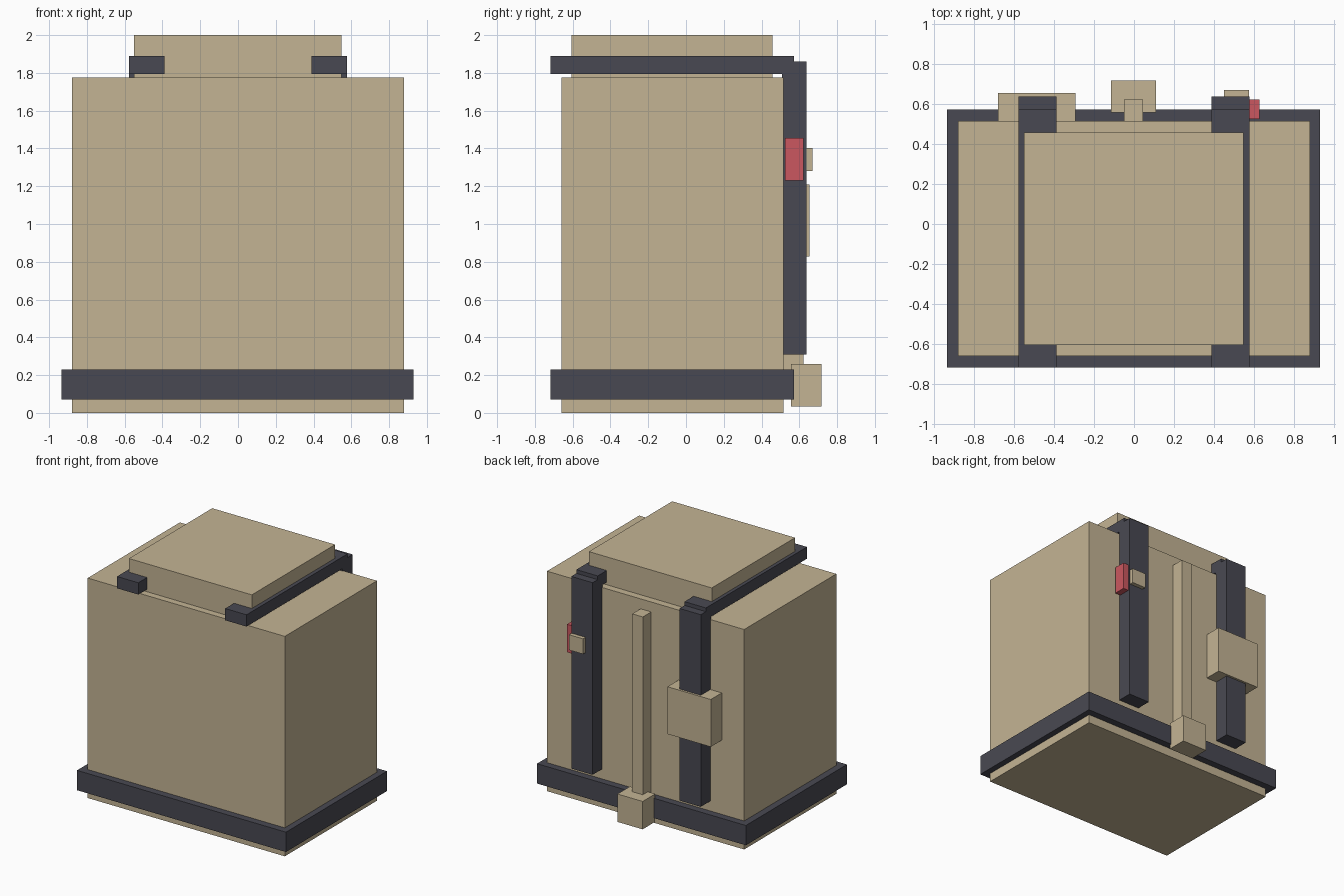
import bpy
import bmesh
from mathutils import Vector

cube = bpy.data.objects.get("Cube")
if cube:
    bpy.data.objects.remove(cube, do_unlink=True)


def make_material(name, rgb):
    mat = bpy.data.materials.new(name)
    mat.use_nodes = True
    color = (*rgb, 1.0)
    mat.diffuse_color = color
    mat.node_tree.nodes["Principled BSDF"].inputs["Base Color"].default_value = color
    return mat


tan = make_material("tan", (0.55, 0.456, 0.296))
charcoal = make_material("charcoal", (0.066, 0.066, 0.084))
red = make_material("red", (0.60, 0.097, 0.117))


def box(name, mat, x, y, z):
    """Flat-faced box given its (min, max) range on each axis."""
    low, high = (Vector(c) for c in zip(x, y, z))
    bm = bmesh.new()
    bmesh.ops.create_cube(bm, size=1)
    bmesh.ops.scale(bm, vec=high - low, verts=bm.verts)
    bmesh.ops.translate(bm, vec=(low + high) / 2, verts=bm.verts)
    mesh = bpy.data.meshes.new(name)
    bm.to_mesh(mesh)
    bm.free()
    mesh.materials.append(mat)
    obj = bpy.data.objects.new(name, mesh)
    bpy.context.collection.objects.link(obj)
    return obj


# Main case, raised lid and the band around the base
box("body", tan, (-0.88, 0.88), (-0.66, 0.515), (0, 1.775))
box("lid", tan, (-0.55, 0.547), (-0.605, 0.457), (1.77, 2.0))
box("base_band", charcoal, (-0.935, 0.93), (-0.717, 0.572), (0.07, 0.23))

# Pair of straps running over the top and down the back
for side, sign in (("left", 1), ("right", -1)):
    x = sorted((sign * 0.388, sign * 0.578))
    box(f"{side}_top_strap", charcoal, x, (-0.717, 0.572), (1.795, 1.89))
    box(f"{side}_back_strap", charcoal, x, (0.508, 0.637), (0.31, 1.86))

# Upright pole on the back with its foot block
box("pole", tan, (-0.05, 0.045), (0.51, 0.622), (0.2, 1.695))
box("pole_foot", tan, (-0.115, 0.11), (0.557, 0.717), (0.035, 0.26))

# Fittings carried on the back straps
box("right_pouch", tan, (-0.68, -0.293), (0.515, 0.655), (0.828, 1.21))
box("left_buckle", tan, (0.45, 0.575), (0.61, 0.67), (1.28, 1.403))
box("red_tag", red, (0.56, 0.627), (0.525, 0.622), (1.23, 1.455))
